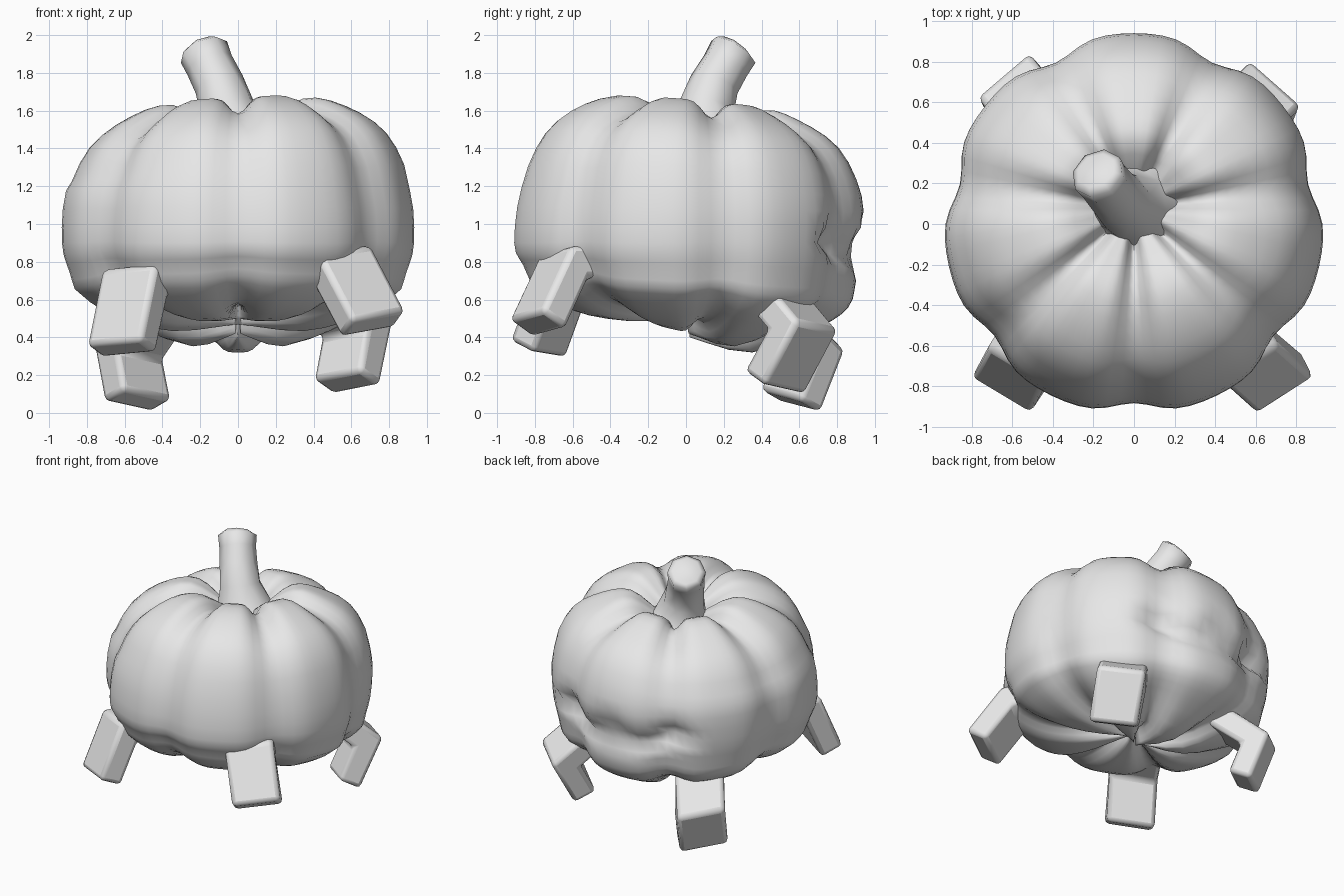
import bpy, bmesh
from math import sin, cos, radians, pi
from mathutils import Vector

if "Cube" in bpy.data.objects:
    bpy.data.objects.remove(bpy.data.objects["Cube"])

clay = bpy.data.materials.new("plain_grey")
clay.use_nodes = True
clay.diffuse_color = (0.8, 0.8, 0.8, 1)
clay.node_tree.nodes["Principled BSDF"].inputs["Base Color"].default_value = (0.8, 0.8, 0.8, 1)


def finish(bm, name, angle):
    bmesh.ops.recalc_face_normals(bm, faces=bm.faces)
    mesh = bpy.data.meshes.new(name)
    bm.to_mesh(mesh)
    bm.free()
    obj = bpy.data.objects.new(name, mesh)
    bpy.context.collection.objects.link(obj)
    mesh.materials.append(clay)
    bpy.ops.object.select_all(action="DESELECT")
    obj.select_set(True)
    bpy.context.view_layer.objects.active = obj
    bpy.ops.object.shade_smooth_by_angle(angle=radians(angle))
    return obj


def skin(bm, rings):
    """Bridge closed rings of equal length and cap both ends."""
    loops = [[bm.verts.new(p) for p in ring] for ring in rings]
    n = len(loops[0])
    for a, b in zip(loops, loops[1:]):
        for i in range(n):
            bm.faces.new((a[i], a[(i + 1) % n], b[(i + 1) % n], b[i]))
    bm.faces.new(loops[0])
    bm.faces.new(loops[-1])


def smooth_profile(points, steps=3):
    """Catmull-Rom curve through radius/height pairs."""
    p = [Vector(q) for q in points]
    p = [p[0]] + p + [p[-1]]
    out = []
    for a, b, c, d in zip(p, p[1:], p[2:], p[3:]):
        for k in range(steps):
            t = k / steps
            out.append(0.5 * (2 * b + (c - a) * t + (2 * a - 5 * b + 4 * c - d) * t * t
                              + (3 * b - a - 3 * c + d) * t ** 3))
    return out + [p[-1]]


# Pumpkin body: front and back profiles blended around seven lobes
front = smooth_profile([(.03, 1.42), (.16, 1.54), (.37, 1.67), (.59, 1.63), (.78, 1.48), (.9, 1.2),
                        (.94, .9), (.89, .78), (.82, .66), (.62, .54), (.35, .49), (.02, .5)])
back = smooth_profile([(.03, 1.4), (.16, 1.48), (.36, 1.6), (.56, 1.55), (.8, 1.4), (.93, 1.15),
                       (.93, .9), (.9, .7), (.86, .56), (.7, .45), (.35, .32), (.02, .4)])
LOBES, SIDES = 7, 84


def mouth_depth(angle, z):
    """Carved jagged grin on the back of the body, deepest at its corners."""
    t = (angle - pi / 2) / radians(46)
    if abs(t) >= 1:
        return 0
    low = .72 + .22 * t * t
    high = low + .26 * (1 - t * t) + .05 * cos(t * 3 * pi)
    edge = min(z - low, high - z)
    return (.05 + .07 * abs(t)) * max(0, min(1, edge / .08))


def body_point(f, b, angle):
    mix = (1 + sin(angle)) / 2
    r, z = f.lerp(b, mix if f.y > .7 else mix ** 1.4)
    valley = cos(LOBES / 2 * (angle + pi / 2)) ** 6
    dip = .09 * valley * max(0, 1 - r / .95)
    r -= mouth_depth(angle, z) if r > .7 else 0
    scale = 1 - .06 * valley
    shift = .08 * max(0, 1 - r / .92) if z > 1 else 0
    x, y = r * scale * cos(angle), r * scale * sin(angle) + shift
    tilt = .05 * x if z > 1.2 else 0
    return Vector((x, y, 1 + (z - 1) * scale + tilt + (-dip if z > 1 else dip)))


bm = bmesh.new()
skin(bm, [[body_point(f, b, 2 * pi * i / SIDES) for i in range(SIDES)] for f, b in zip(front, back)])
finish(bm, "pumpkin_body", 80)

# Curved stem: flared base, slanted and slightly domed tip
stem = [((0, .1, 1.38), .26), ((-.02, .1, 1.48), .19), ((-.06, .11, 1.62), .15),
        ((-.1, .15, 1.74), .133), ((-.15, .21, 1.84), .128), ((-.18, .25, 1.91), .135),
        ((-.188, .263, 1.927), .1)]
rings = []
for k, (centre, radius) in enumerate(stem):
    before, after = stem[max(k - 1, 0)][0], stem[min(k + 1, len(stem) - 1)][0]
    turn = (Vector(after) - Vector(before)).to_track_quat("Z", "Y")
    rings.append([Vector(centre) + turn @ Vector((radius * cos(i * pi / 4), radius * sin(i * pi / 4), 0))
                  for i in range(8)])
bm = bmesh.new()
skin(bm, rings)
finish(bm, "stem", 80)


# Bent legs: an L-shaped outline extruded sideways, with bevelled edges
def leg(name, hip, knee, foot, side, width=.34, thick=.17):
    hip, knee, foot, side = (Vector(v) for v in (hip, knee, foot, side))
    side.normalize()

    def inward(edge, toward):
        n = side.cross(edge).normalized()
        return n if n.dot(toward) > 0 else -n

    n_shin = inward(foot - knee, hip - knee)
    n_thigh = inward(hip - knee, foot - knee)
    mitre = (n_shin + n_thigh) / (1 + n_shin.dot(n_thigh))
    outline = [hip, knee, foot, foot + n_shin * thick, knee + mitre * thick, hip + n_thigh * thick]
    bm = bmesh.new()
    skin(bm, [[p + side * s * width / 2 for p in outline] for s in (-1, 1)])
    obj = finish(bm, name, 50)
    bevel = obj.modifiers.new("soft_edges", "BEVEL")
    bevel.width = .03
    bevel.segments = 2


leg("front_left_leg", (.4, -.42, .87), (.57, -.69, .86), (.75, -.85, .515), (.28, .18, .05))
leg("front_right_leg", (-.4, -.42, .79), (-.58, -.7, .77), (-.66, -.85, .37), (.3, -.18, .03))
leg("back_left_leg", (.45, .45, .76), (.7, .7, .46), (.63, .52, .12), (.25, -.22, .05))
leg("back_right_leg", (-.42, .45, .66), (-.645, .74, .36), (-.585, .61, .03), (.27, .23, -.06))
